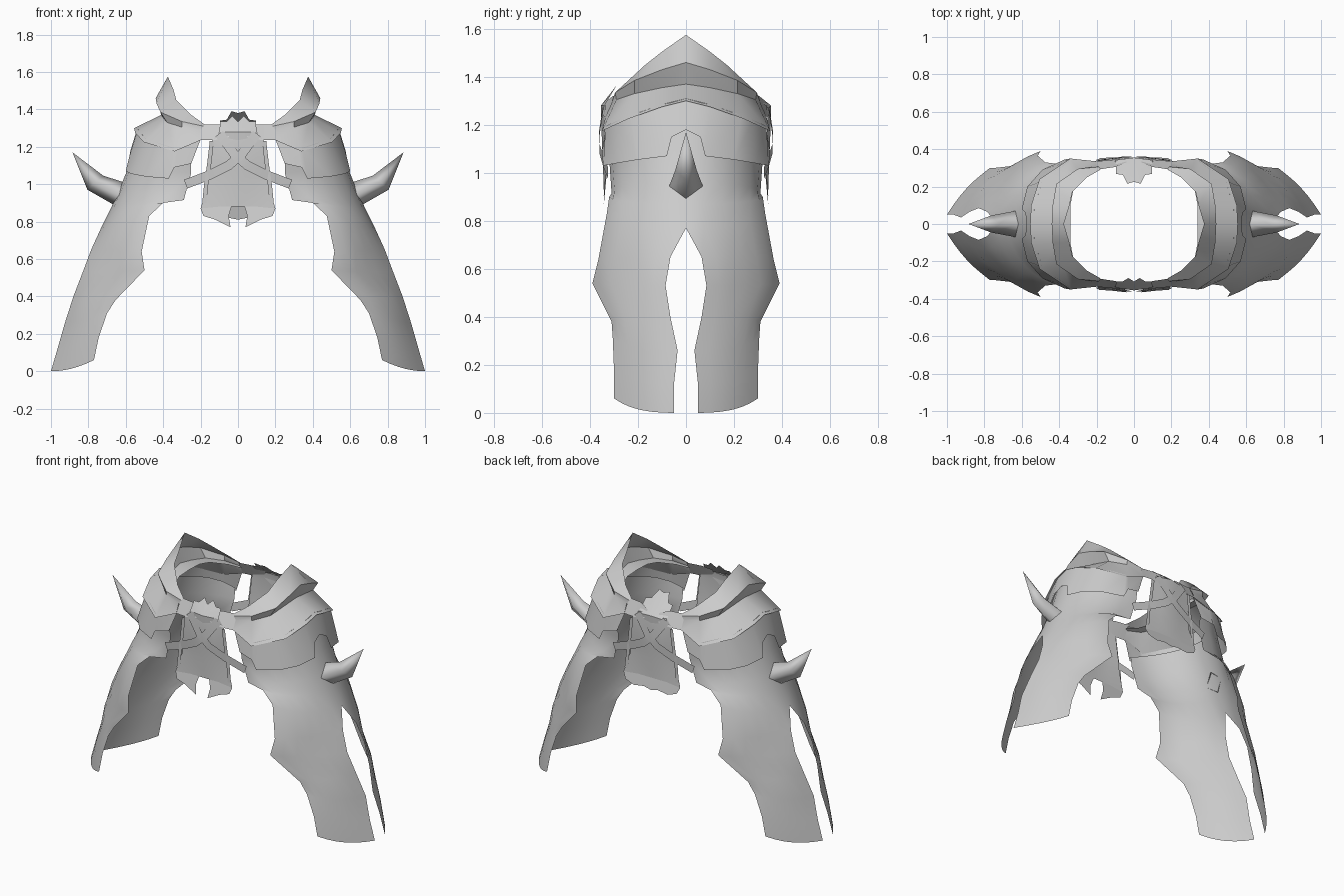
import bpy, bmesh
from math import sin, cos, asin, pi, radians
from mathutils import Vector

cube = bpy.data.objects.get("Cube")
if cube:
    bpy.data.objects.remove(cube)

steel = bpy.data.materials.new("plain_grey")
steel.use_nodes = True
GREY = (0.6, 0.6, 0.6, 1)
steel.diffuse_color = GREY
steel.node_tree.nodes["Principled BSDF"].inputs["Base Color"].default_value = GREY


def make(name, verts, faces, mirror=(True, True), angle=35):
    """Build a sheet facing away from the middle, then mirror it."""
    bm = bmesh.new()
    vs = [bm.verts.new(v) for v in verts]
    for f in faces:
        bm.faces.new([vs[i] for i in f])
    bmesh.ops.remove_doubles(bm, verts=bm.verts, dist=0.0005)
    bmesh.ops.recalc_face_normals(bm, faces=bm.faces)
    mid = Vector((0, 0, 0.9))
    if sum(f.normal.dot(f.calc_center_median() - mid) * f.calc_area() for f in bm.faces) < 0:
        bmesh.ops.reverse_faces(bm, faces=bm.faces)
    me = bpy.data.meshes.new(name)
    bm.to_mesh(me)
    bm.free()
    me.materials.append(steel)
    ob = bpy.data.objects.new(name, me)
    bpy.context.collection.objects.link(ob)
    bpy.ops.object.select_all(action='DESELECT')
    ob.select_set(True)
    bpy.context.view_layer.objects.active = ob
    bpy.ops.object.shade_smooth_by_angle(angle=radians(angle))
    m = ob.modifiers.new("mirror", 'MIRROR')
    m.use_axis = (mirror[0], mirror[1], False)


def grid(name, rows, **kw):
    """Join rows of points into a sheet of quads."""
    n = len(rows[0])
    faces = [(r * n + i, r * n + i + 1, (r + 1) * n + i + 1, (r + 1) * n + i)
             for r in range(len(rows) - 1) for i in range(n - 1)]
    make(name, [p for r in rows for p in r], faces, **kw)


# Thigh guards: side x, slit half width, side z, edge x, edge y, edge z
guard = [
    (1.0, .05, 0, .77, .30, .06), (.965, .05, .12, .745, .30, .18),
    (.925, .035, .26, .70, .305, .31), (.88, .065, .40, .655, .31, .38),
    (.83, .085, .53, .50, .39, .54), (.785, .065, .65, .515, .365, .64),
    (.73, 0, .77, .475, .33, .83), (.68, 0, .87, .40, .32, .90),
    (.64, 0, .96, .29, .31, .915), (.59, 0, 1.08, .25, .32, 1.06),
    (.545, 0, 1.21, .25, .33, 1.13)]
rows = []
for sx, slit, sz, ex, ey, ez in guard:
    start = asin(slit / 0.31)
    # The section is round at the hip and flattens to a wedge at the hem
    flat = 0.75 * max(0, 1 - sz)
    row = []
    for i in range(7):
        t = i / 6
        a = start + (pi / 2 - start) * t
        s = sin(a)
        x = ex + (sx - ex) * (cos(a) / cos(start) * (1 - flat) + (1 - t) * flat)
        y = 0.31 * s * (1 - flat) + (slit + (0.31 - slit) * t) * flat
        row.append((x, -(y + (ey - 0.31) * s ** 6), sz + (ez - sz) * t ** 2.2))
    rows.append(row)
grid("thigh_guard", rows, angle=50)

# Flared collar in stepped bands, from the crest down, with a groove under the crest
collar = [
    [(.375, 0, 1.575), (.345, -.1, 1.505), (.33, -.17, 1.45), (.25, -.25, 1.37), (.18, -.29, 1.32)],
    [(.44, 0, 1.46), (.435, -.1, 1.43), (.415, -.215, 1.385), (.3, -.295, 1.335), (.185, -.305, 1.31)],
    [(.41, 0, 1.37), (.40, -.1, 1.355), (.38, -.215, 1.33), (.3, -.29, 1.305), (.2, -.31, 1.29)],
    [(.555, 0, 1.30), (.55, -.1, 1.275), (.505, -.24, 1.225), (.34, -.35, 1.175), (.2, -.335, 1.235)]]
grid("collar_bands", collar, angle=28)

# Inner ledge of the collar
grid("collar_ledge", [collar[2], [(.34, 0, 1.35), (.34, -.1, 1.345), (.325, -.18, 1.33),
                                  (.25, -.26, 1.305), (.18, -.29, 1.29)]])

# Hip plates lying over the tops of the guards, notched above the spike
hip_low = [(.575, 0, 1.18), (.58, -.06, 1.15), (.60, -.08, 1.07), (.57, -.2, 1.055),
           (.49, -.29, 1.04), (.37, -.345, 1.03), (.34, -.35, 1.09), (.25, -.34, 1.11)]
hip_top = [(.535, 0, 1.31), (.535, -.06, 1.295), (.53, -.1, 1.285), (.49, -.23, 1.24),
           (.425, -.28, 1.22), (.345, -.335, 1.195), (.32, -.33, 1.2), (.2, -.325, 1.24)]
grid("hip_plate", [hip_low, hip_top], angle=50)

# Side spikes: diamond base, slimmer middle, single tip
base = [(.61, 0, 1.01), (.635, -.07, .945), (.665, 0, .89), (.635, .07, .945)]
middle = [(.72, 0, 1.045), (.765, -.045, 1.01), (.805, 0, .97), (.765, .045, 1.01)]
verts = base + middle + [(.885, 0, 1.17)]
faces = []
for i in range(4):
    j = (i + 1) % 4
    faces += [(i, j, j + 4, i + 4), (i + 4, j + 4, 8)]
make("side_spike", verts, faces, mirror=(True, False), angle=120)


def plate_y(z):
    """Depth of the hanging plates: bulged in the middle, kicked out below."""
    return 0.33 + max(0, 0.93 - z) * 0.22 + max(0, z - 1.0) * 0.04


def hanging(name, side, hem):
    """Half plate made of rows plus a cut hem, mirrored across x."""
    edge = [(.14, 1.23), (.155, 1.08), (.16, 1.0), (.2, .87)]
    rows = [[(x * k, side * (plate_y(z) + 0.015 * (1 - k)), z) for k in (1, .5, 0)]
            for x, z in edge]
    rows.insert(0, [(.1, side * .335, 1.28), (.05, side * .34, 1.28), (0, side * .345, 1.28)])
    rows[-1][1] = (.1, side * plate_y(.88), .88)
    rows[-1][2] = (0, side * plate_y(.88), .88)
    grid(name, rows, mirror=(True, False))
    pts = [(.2, .87)] + hem + [(.1, .88)]
    make(name + "_hem", [(x, side * plate_y(z), z) for x, z in pts],
         [tuple(range(len(pts)))], mirror=(True, False))


hanging("front_plate", -1, [(.185, .83), (.12, .81), (.04, .77), (.05, .83), (.035, .88)])
hanging("back_plate", 1, [(.18, .83), (.12, .81), (.05, .82), (0, .81), (0, .88)])


def ribbon(name, pts, width):
    """Flat strap following a path, spread in the x-z plane."""
    a, b = [], []
    for i, p in enumerate(pts):
        d = Vector(pts[min(i + 1, len(pts) - 1)]) - Vector(pts[max(i - 1, 0)])
        n = Vector((-d.z, 0, d.x)).normalized() * width / 2
        a.append(Vector(p) + n)
        b.append(Vector(p) - n)
    grid(name, [a, b])


# Crossed straps, plate borders and slanted collar ties, front and back
ribbon("crossed_strap", [(-.28, -.325, 1.0), (-.15, -.345, 1.05), (-.05, -.36, 1.1),
                         (.02, -.362, 1.16), (.1, -.345, 1.27)], .05)
ribbon("plate_border", [(.14, -.348, 1.23), (.155, -.345, 1.1), (.17, -.342, 1.0),
                        (.18, -.345, .9)], .022)
grid("collar_tie", [[(.2, -.29, 1.32), (.1, -.305, 1.32), (.04, -.33, 1.3)],
                    [(.2, -.335, 1.235), (.13, -.342, 1.235), (.05, -.35, 1.25)]])

# Pointed buckles, leaning inward at the top
front = [(0, 1.2), (.1, 1.28), (.095, 1.335), (.06, 1.335), (.03, 1.365), (0, 1.335)]
back = [(0, 1.2), (.1, 1.27), (.095, 1.34), (.06, 1.345), (.035, 1.39), (0, 1.38)]
for name, side, lean, outline in (("front_buckle", -1, .6, front),
                                  ("back_buckle", 1, 1.05, back)):
    verts = [(0, side * .355, 1.28)]
    verts += [(x, side * (.352 - max(0, z - 1.26) * lean), z) for x, z in outline]
    make(name, verts, [(0, i, i + 1) for i in range(1, len(outline))],
         mirror=(True, False), angle=20)
